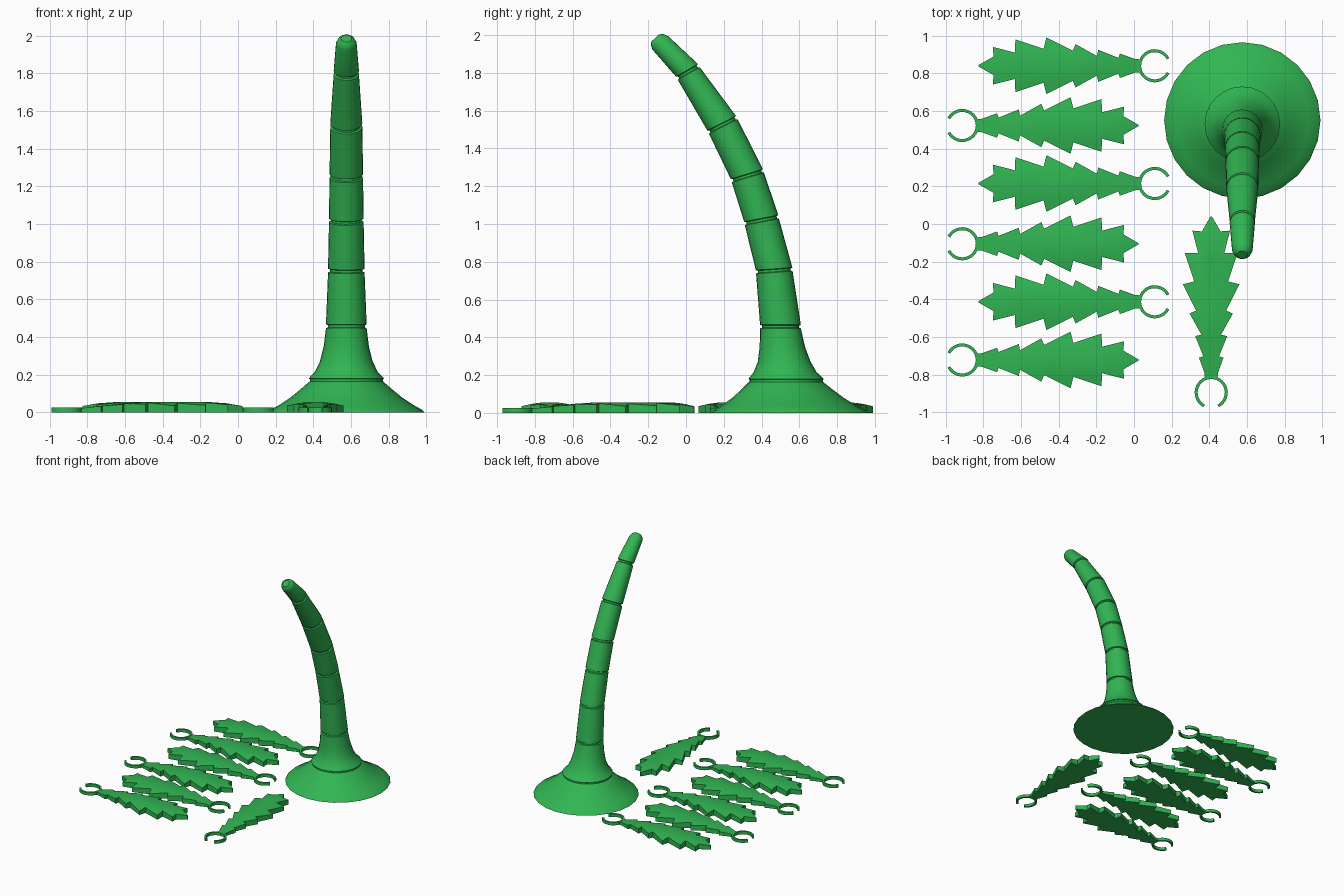
import bpy, bmesh, math
from mathutils import Matrix, Vector

if "Cube" in bpy.data.objects:
    bpy.data.objects.remove(bpy.data.objects["Cube"])

green = bpy.data.materials.new("palm green")
green.diffuse_color = (0.03, 0.46, 0.085, 1)
green.use_nodes = True
green.node_tree.nodes["Principled BSDF"].inputs["Base Color"].default_value = green.diffuse_color


def finish(bm, name, angle=30):
    bmesh.ops.recalc_face_normals(bm, faces=bm.faces)
    mesh = bpy.data.meshes.new(name)
    bm.to_mesh(mesh)
    bm.free()
    mesh.materials.append(green)
    mesh.shade_smooth()
    mesh.set_sharp_from_angle(angle=math.radians(angle))
    obj = bpy.data.objects.new(name, mesh)
    bpy.context.collection.objects.link(obj)
    return obj


# ---- Trunk: tilted rings lofted along a bending centre line ----
TRUNK_X, SIDES = 0.575, 24


def joint(y, z, r, tilt, depth=0.01):
    """Four rings forming a narrow groove between two trunk segments."""
    t = math.radians(tilt)
    return [(y - math.sin(t) * d, z + math.cos(t) * d, r - cut, tilt)
            for d, cut in ((-0.01, 0), (-0.006, depth), (0.006, depth), (0.01, 0))]


rings = [(0.55, 0, 0.415, 0), (0.55, 0.012, 0.405, 0), (0.545, 0.04, 0.355, 0),
         (0.54, 0.08, 0.295, 0), (0.535, 0.125, 0.24, 0)]
rings += joint(0.53, 0.17, 0.2, 0, 0.006)
rings += [(0.525, 0.215, 0.167, 0), (0.52, 0.27, 0.14, 0), (0.51, 0.35, 0.12, 0)]
rings += joint(0.5, 0.457, 0.108, 0)
rings += joint(0.467, 0.753, 0.097, 4)
rings += joint(0.4, 1.02, 0.092, 11)
rings += joint(0.325, 1.255, 0.089, 17)
rings += joint(0.193, 1.525, 0.085, 27)
rings += joint(0.01, 1.805, 0.067, 30)
rings += [(-0.135, 1.958, 0.055, 41), (-0.153, 1.975, 0.045, 43), (-0.163, 1.985, 0.028, 43)]

bm = bmesh.new()
loops = []
for y, z, r, tilt in rings:
    t = math.radians(tilt)
    loop = []
    for i in range(SIDES):
        a = 2 * math.pi * i / SIDES
        s = r * math.sin(a)
        loop.append(bm.verts.new((TRUNK_X + r * math.cos(a),
                                  y + s * math.cos(t), z + s * math.sin(t))))
    loops.append(loop)
for low, high in zip(loops, loops[1:]):
    for i in range(SIDES):
        j = (i + 1) % SIDES
        bm.faces.new((low[i], low[j], high[j], high[i]))
bm.faces.new(loops[0])
bm.faces.new(loops[-1])
finish(bm, "trunk")

# ---- Leaf: half outline (distance from tip, half width) with forward teeth ----
OUTLINE = [(0, 0.004), (0.08, 0.05), (0.075, 0.10), (0.193, 0.07), (0.195, 0.14),
           (0.345, 0.09), (0.36, 0.15), (0.5, 0.08), (0.515, 0.115), (0.628, 0.052),
           (0.635, 0.085), (0.742, 0.042), (0.75, 0.065), (0.83, 0.036), (0.858, 0.034)]
ROWS = (-1, -0.67, -0.33, 0, 0.33, 0.67, 1)
RING_U = 0.935


def top_height(u, v):
    """Domed upper surface, fading out towards the stem and the tip."""
    rise = min(1, 0.35 + u / 0.2) * max(0, min(1, (0.86 - u) / 0.3))
    return 0.022 + 0.034 * rise * (1 - (v / 0.19) ** 2)


def leaf_blade(place, name):
    bm = bmesh.new()
    top, bottom = [], []
    spine = -1
    for u, h in OUTLINE:
        spine = max(u, spine + 0.004)
        cols = [(spine + (u - spine) * abs(k), h * k) for k in ROWS]
        top.append([bm.verts.new((p, q, top_height(p, q))) for p, q in cols])
        bottom.append([bm.verts.new((p, q, 0)) for p, q in cols])
    n = len(ROWS)
    for i in range(len(OUTLINE) - 1):
        for k in range(n - 1):
            for g in (top, bottom):
                bm.faces.new((g[i][k], g[i + 1][k], g[i + 1][k + 1], g[i][k + 1]))
        for k in (0, n - 1):
            bm.faces.new((top[i][k], top[i + 1][k], bottom[i + 1][k], bottom[i][k]))
    for i in (0, -1):
        for k in range(n - 1):
            bm.faces.new((top[i][k], top[i][k + 1], bottom[i][k + 1], bottom[i][k]))
    bm.transform(place)
    finish(bm, name)


def leaf_clip(place, name):
    """Open clip ring at the stem end, with its gap facing away from the blade."""
    bm = bmesh.new()
    gap, steps = math.radians(28), 28
    sections = []
    for i in range(steps + 1):
        a = gap + (2 * math.pi - 2 * gap) * i / steps
        sections.append([bm.verts.new((RING_U + r * math.cos(a), r * math.sin(a), z))
                         for r, z in ((0.072, 0), (0.088, 0), (0.088, 0.025), (0.072, 0.025))])
    for a, b in zip(sections, sections[1:]):
        for k in range(4):
            m = (k + 1) % 4
            bm.faces.new((a[k], a[m], b[m], b[k]))
    bm.faces.new(sections[0])
    bm.faces.new(sections[-1])
    bm.transform(place)
    finish(bm, name)


# ---- Lay out the leaves: six alternating rows and one beside the trunk ----
layout = []
for i, y in enumerate((0.84, 0.523, 0.215, -0.105, -0.413, -0.722)):
    layout.append((-0.825, y, 0) if i % 2 == 0 else (0.023, y, 180))
layout.append((0.41, 0.04, -90))
for i, (x, y, turn) in enumerate(layout, 1):
    place = Matrix.Translation(Vector((x, y, 0))) @ Matrix.Rotation(math.radians(turn), 4, 'Z')
    leaf_blade(place, f"leaf_blade_{i}")
    leaf_clip(place, f"leaf_clip_{i}")
